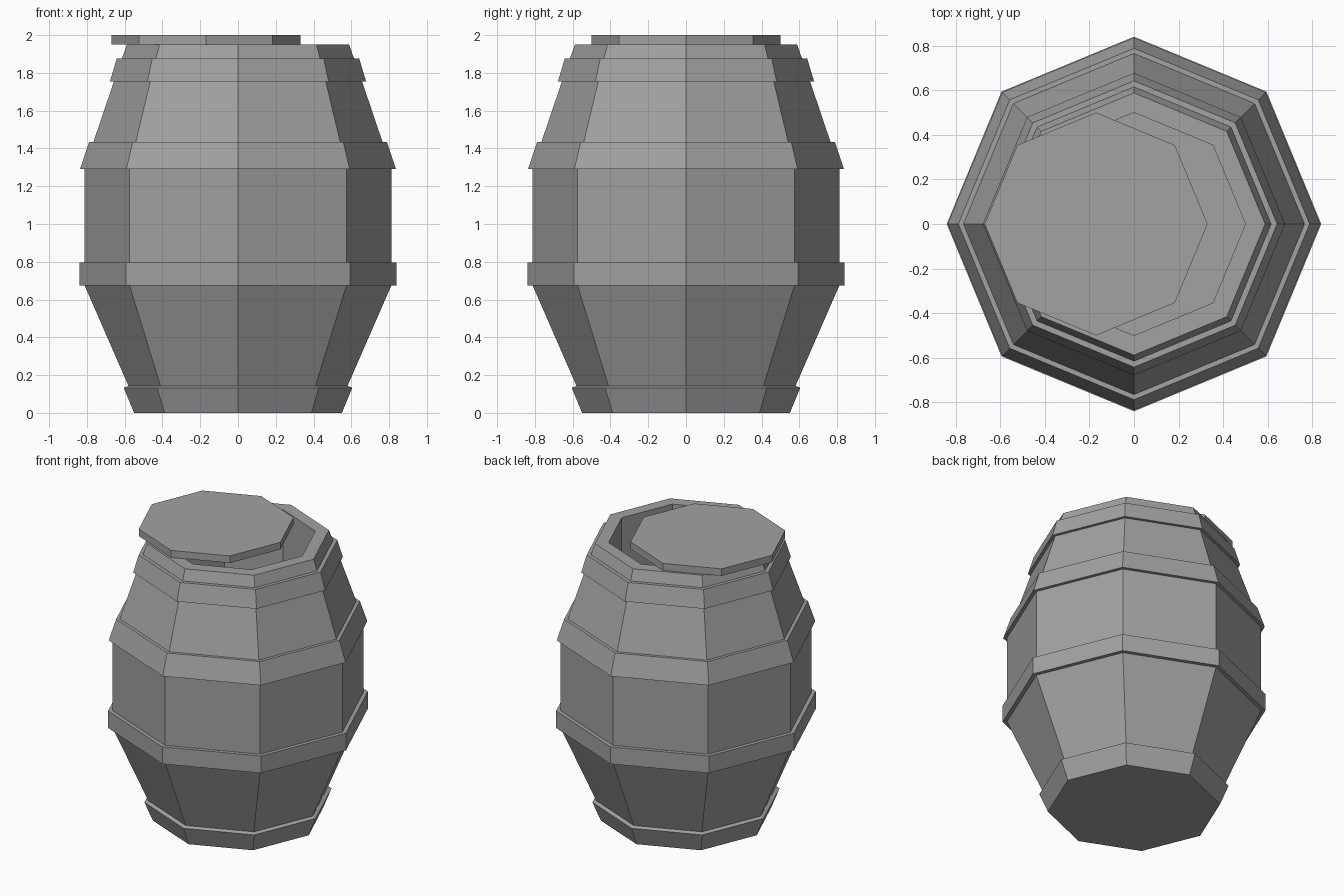
import bpy
import bmesh
from math import cos, sin, pi

default = bpy.data.objects.get("Cube")
if default:
    bpy.data.objects.remove(default, do_unlink=True)

SIDES = 8

grey = bpy.data.materials.new("plain_grey")
grey.use_nodes = True
colour = (0.36, 0.36, 0.36, 1)
grey.diffuse_color = colour
grey.node_tree.nodes["Principled BSDF"].inputs["Base Color"].default_value = colour


def lathe(name, profile, closed=False, x=0.0):
    """Turn (radius, height) points into an eight-sided solid, capped or a closed ring."""
    bm = bmesh.new()
    rings = [[bm.verts.new((r * cos(2 * pi * i / SIDES), r * sin(2 * pi * i / SIDES), z))
              for i in range(SIDES)] for r, z in profile]
    pairs = list(zip(rings, rings[1:]))
    if closed:
        pairs.append((rings[-1], rings[0]))
    else:
        bm.faces.new(rings[0][::-1])
        bm.faces.new(rings[-1])
    for a, b in pairs:
        for i in range(SIDES):
            j = (i + 1) % SIDES
            bm.faces.new((a[i], a[j], b[j], b[i]))
    bmesh.ops.recalc_face_normals(bm, faces=bm.faces)
    mesh = bpy.data.meshes.new(name)
    bm.to_mesh(mesh)
    bm.free()
    mesh.materials.append(grey)
    obj = bpy.data.objects.new(name, mesh)
    obj.location.x = x
    bpy.context.collection.objects.link(obj)
    return obj


# Hollow body with flared foot, open at the top
lathe("barrel_body", [
    (0.55, 0), (0.605, 0.133), (0.58, 0.143), (0.812, 0.675), (0.812, 1.29),
    (0.765, 1.435), (0.655, 1.76), (0.615, 1.875), (0.588, 1.95),
    (0.5, 1.95), (0.5, 0.9)])


# Raised hoops, each sunk slightly into the body
def hoop(name, low, high, sink=0.06):
    lathe(name, [low, high, (high[0] - sink, high[1]), (low[0] - sink, low[1])], closed=True)


hoop("lower_hoop", (0.84, 0.675), (0.84, 0.795))
hoop("upper_hoop", (0.836, 1.29), (0.788, 1.435))
hoop("top_hoop", (0.678, 1.755), (0.642, 1.875))

# Loose lid pushed to one side
lathe("lid", [(0.5, 1.95), (0.5, 2.0)], x=-0.17)
